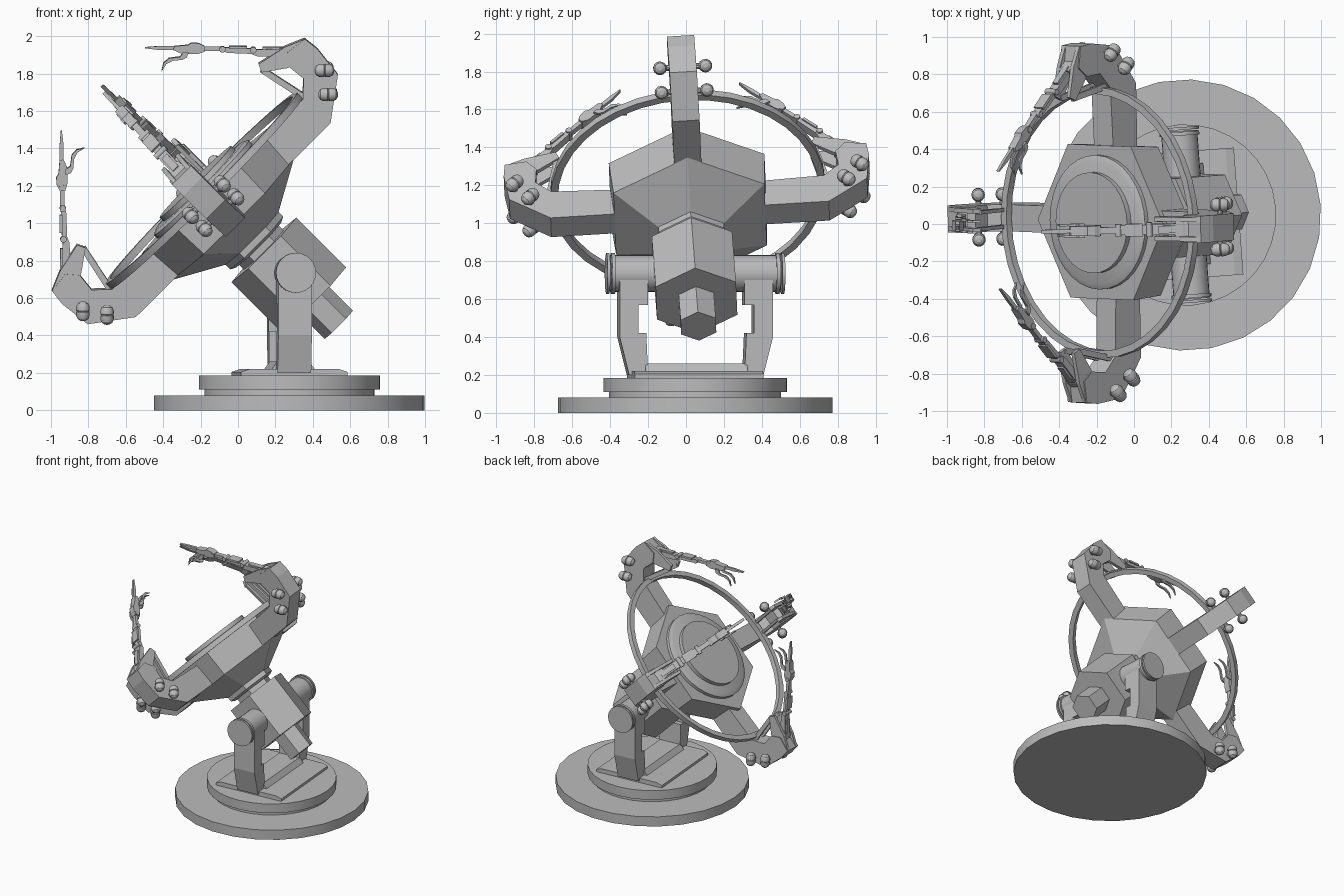
import bpy, bmesh, math
from mathutils import Matrix, Vector

cube = bpy.data.objects.get("Cube")
if cube:
    bpy.data.objects.remove(cube)

grey = bpy.data.materials.new("plain_grey")
grey.use_nodes = True
GREY = (0.5, 0.5, 0.5, 1)
grey.diffuse_color = GREY
grey.node_tree.nodes["Principled BSDF"].inputs["Base Color"].default_value = GREY


def finish(name, bm, matrix, smooth=False):
    bmesh.ops.recalc_face_normals(bm, faces=bm.faces)
    mesh = bpy.data.meshes.new(name)
    bm.to_mesh(mesh)
    bm.free()
    mesh.materials.append(grey)
    ob = bpy.data.objects.new(name, mesh)
    bpy.context.collection.objects.link(ob)
    ob.matrix_world = matrix
    if smooth:
        bpy.ops.object.select_all(action='DESELECT')
        ob.select_set(True)
        bpy.context.view_layer.objects.active = ob
        bpy.ops.object.shade_smooth_by_angle(angle=math.radians(32))
    return ob


def lathe(name, rings, sides, matrix, smooth=False, hollow=False):
    """Stack of (radius, height) rings around z; hollow closes the section on itself."""
    bm = bmesh.new()
    loops = []
    for rad, h in rings:
        angles = [2 * math.pi * i / sides for i in range(sides)]
        loops.append([bm.verts.new((rad * math.cos(t), rad * math.sin(t), h)) for t in angles])
    pairs = list(zip(loops, loops[1:]))
    if hollow:
        pairs.append((loops[-1], loops[0]))
    else:
        bm.faces.new(loops[0])
        bm.faces.new(loops[-1])
    for lo, hi in pairs:
        for i in range(sides):
            j = (i + 1) % sides
            bm.faces.new((lo[i], lo[j], hi[j], hi[i]))
    return finish(name, bm, matrix, smooth)


def extrude(name, outline, half, matrix, offset=0.0):
    """Outline in x/z, given thickness along y."""
    bm = bmesh.new()
    a, b = [[bm.verts.new((x, offset + s * half, z)) for x, z in outline] for s in (-1, 1)]
    bm.faces.new(a)
    bm.faces.new(b)
    for i in range(len(a)):
        j = (i + 1) % len(a)
        bm.faces.new((a[i], a[j], b[j], b[i]))
    return finish(name, bm, matrix)


def rect(x0, x1, z0, z1):
    return [(x0, z0), (x1, z0), (x1, z1), (x0, z1)]


def spin(degrees, axis):
    return Matrix.Rotation(math.radians(degrees), 4, axis)


# Turntable base
base = Matrix.Translation((0.275, 0.048, 0)) @ spin(4.3, 'Z')
lathe("base_disc", [(0.725, 0), (0.725, 0.08)], 26, base, True)
lathe("base_neck", [(0.455, 0.08), (0.455, 0.115)], 32, base, True)
lathe("turntable", [(0.485, 0.11), (0.485, 0.185)], 32, base, True)
extrude("mount_plate", [(-0.285, 0.18), (0.285, 0.18), (0.285, 0.205), (0.24, 0.22),
                        (-0.24, 0.22), (-0.285, 0.205)], 0.34, base)
extrude("mount_ridge", [(-0.13, 0.2), (0.13, 0.2), (0.085, 0.26), (-0.085, 0.26)], 0.27, base)

# Yoke posts and pivot drum
post = [(0.355, 0.2), (0.405, 0.4), (0.405, 0.74), (0.255, 0.74), (0.255, 0.57), (0.305, 0.57),
        (0.305, 0.42), (0.265, 0.42), (0.255, 0.2)]
for side, turn in (("left", 90), ("right", -90)):
    extrude(side + "_post", post, 0.09, base @ spin(turn, 'Z'))
drum = base @ Matrix.Translation((0, 0, 0.735)) @ spin(-90, 'X')
lathe("pivot_drum", [(0.097, -0.45), (0.097, 0.45)], 24, drum, True)
for side, s in (("left", 1), ("right", -1)):
    lathe(side + "_drum_flange", [(0.107, s * 0.425), (0.107, s * 0.445)], 24, drum, True)
    lathe(side + "_drum_cap", [(0.107, s * 0.455), (0.107, s * 0.47)], 24, drum, True)

# Tilted head frame: z is the dish axis, x points to the upper arm
axis = Vector((-0.707, -0.055, 0.707)).normalized()
across = Vector((-0.018, 1, 0.06))
across = (across - axis * across.dot(axis)).normalized()
up = across.cross(axis)
head = Matrix((up, across, axis)).transposed().to_4x4()
head.translation = (0.27, 0.045, 0.725)

# Hexagonal core and dish
lathe("core_block", [(0.245, -0.19), (0.245, 0.187)], 6, head)
lathe("rear_plug", [(0.107, -0.38), (0.107, -0.18)], 6, head)
lathe("neck", [(0.15, 0.18), (0.15, 0.25)], 6, head)
lathe("collar", [(0.17, 0.225), (0.2, 0.24), (0.2, 0.28)], 6, head)
lathe("dish_body", [(0.19, 0.27), (0.46, 0.42), (0.475, 0.635)], 6, head)
lathe("front_ring", [(0.36, 0.63), (0.36, 0.66), (0.33, 0.675)], 32, head, True)
lathe("front_disc", [(0.27, 0.66), (0.27, 0.705)], 32, head, True)
lathe("outer_hoop", [(0.688, 0.62), (0.727, 0.62), (0.727, 0.66), (0.688, 0.66)],
      36, head, True, hollow=True)

# Arm outlines: x is the distance from the dish axis, z runs along it
arm = [(0.35, 0.42), (0.735, 0.42), (0.945, 0.575), (0.965, 0.75), (0.955, 0.835),
       (0.84, 0.85), (0.79, 0.79), (0.8, 0.69), (0.72, 0.615), (0.35, 0.6)]
prong = [(0.94, 0.75), (0.955, 0.835), (0.85, 0.88), (0.685, 0.915), (0.665, 0.872), (0.78, 0.79)]
strut = [(0.66, 0.875), (0.69, 0.885), (0.745, 0.63), (0.715, 0.61)]


def along(points):
    """Finger coordinates (length, height) to arm coordinates."""
    k = math.sqrt(0.5)
    return [(0.852 - k * s + k * n, 0.838 + k * s + k * n) for s, n in points]


# Finger sections: outline and half width
finger = {
    "root": (rect(-0.06, 0.06, -0.035, 0.02), 0.038),
    "lower_link": ([(0, -0.028), (0.18, -0.024), (0.22, -0.008), (0.22, 0.012), (0, 0.016)], 0.03),
    "lower_cover": (rect(0.03, 0.15, 0.01, 0.026), 0.02),
    "middle_link": ([(0.19, -0.012), (0.34, -0.006), (0.37, 0.006), (0.37, 0.024), (0.19, 0.016)], 0.025),
    "middle_cover": (rect(0.235, 0.33, 0.015, 0.03), 0.034),
    "upper_link": (rect(0.36, 0.49, 0.004, 0.027), 0.018),
    "palm": ([(0.46, 0), (0.5, -0.012), (0.58, -0.012), (0.63, 0.01), (0.62, 0.03), (0.55, 0.036),
              (0.53, 0.048), (0.49, 0.045), (0.46, 0.03)], 0.026),
    "tip": ([(0.6, 0.01), (0.7, 0.008), (0.78, 0.018), (0.78, 0.024), (0.7, 0.03), (0.6, 0.03)], 0.01),
}
claw = [(0.545, 0), (0.555, -0.03), (0.58, -0.042), (0.63, -0.047), (0.665, -0.065), (0.69, -0.105),
        (0.68, -0.06), (0.65, -0.034), (0.59, -0.026), (0.575, 0)]

for i, where in enumerate(("upper", "left", "lower", "right")):
    frame = head @ spin(90 * i, 'Z')
    extrude(where + "_arm", arm, 0.072, frame)
    for s, side in ((1, "a"), (-1, "b")):
        extrude(f"{where}_prong_{side}", prong, 0.012, frame, s * 0.052)
        extrude(f"{where}_strut_{side}", strut, 0.01, frame, s * 0.045)
        extrude(f"{where}_claw_{side}", along(claw), 0.006, frame @ spin(s * 1.5, 'Z'), s * 0.02)
        # Banded knobs on short stems beside the arm bend
        for n, (r, a) in enumerate(((0.912, 0.645), (0.835, 0.54))):
            spot = frame @ Matrix.Translation((r, s * 0.12, a))
            lathe(f"{where}_stem_{side}{n}", [(0.016, -0.06), (0.016, 0)], 10,
                  spot @ spin(-90 * s, 'X'), True)
            lathe(f"{where}_knob_{side}{n}",
                  [(0.012, -0.052), (0.028, -0.042), (0.036, -0.024), (0.036, -0.004), (0.031, 0),
                   (0.036, 0.004), (0.036, 0.024), (0.028, 0.042), (0.012, 0.052)],
                  14, spot @ spin(135, 'Y'), True)
    for part, (outline, half) in finger.items():
        extrude(f"{where}_finger_{part}", along(outline), half, frame)
    # Knuckle pins across the finger joints
    for n, s in enumerate((0.02, 0.2, 0.365, 0.475)):
        (r, a), = along([(s, 0.005 + 0.02 * s)])
        w = 0.046 - 0.035 * s
        lathe(f"{where}_knuckle_{n}", [(0.017, -w), (0.017, w)], 12,
              frame @ Matrix.Translation((r, 0, a)) @ spin(90, 'X'), True)
